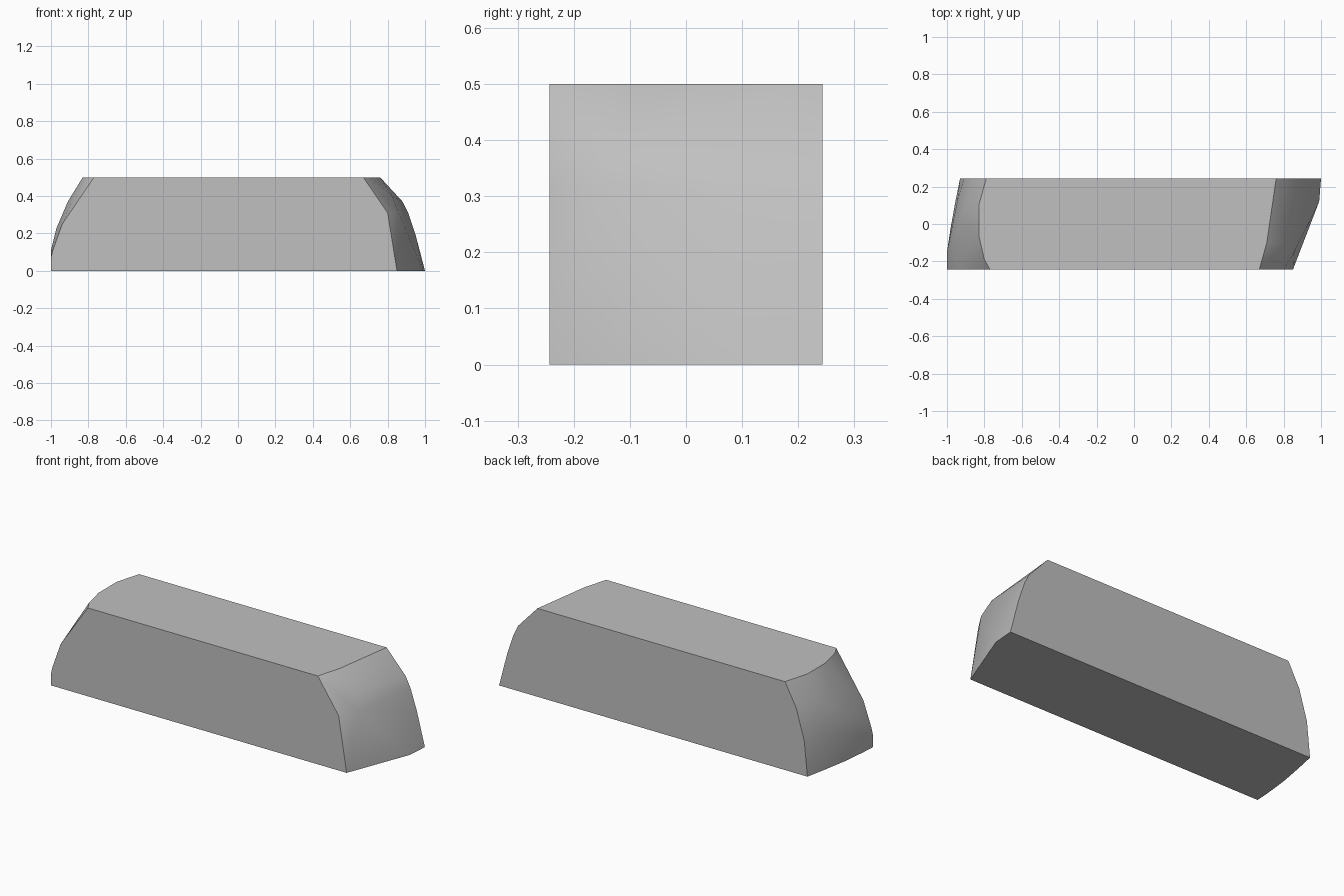
import bpy, bmesh

if "Cube" in bpy.data.objects:
    bpy.data.objects.remove(bpy.data.objects["Cube"], do_unlink=True)

D, H = 0.243, 0.5  # half depth and height of the bar

# Outline of each rounded end: (x, z) on front and back, (x, y) on top and bottom
ends = {
    "right": dict(
        front=[(.67, H), (.80, .31), (.85, 0)],
        back=[(.76, H), (.88, .37), (.91, .31), (.95, .19), (1, 0)],
        top=[(.71, -.1)],
        bottom=[(.99, .12)],
        bulge=[(.825, -.11, .40), (.855, -.155, .32)]),
    "left": dict(
        front=[(-.77, H), (-.94, .25), (-.99, .11), (-1, .07), (-1, 0)],
        back=[(-.79, H), (-.86, .37), (-.91, .2), (-.93, 0)],
        top=[(-.8, -.19), (-.83, -.06), (-.83, .1)],
        bottom=[(-.955, .12), (-.98, -.02), (-.995, -.16)],
        bulge=[(-.91, 0, .37), (-.9, .11, .37), (-.97, -.1, .23),
               (-.945, .12, .2), (-1, -.15, .11), (-.89, -.15, .37)]),
}

# Wrap the end points in one convex solid
bm = bmesh.new()
for end in ends.values():
    points = [(x, -D, z) for x, z in end["front"]]
    points += [(x, D, z) for x, z in end["back"]]
    points += [(x, y, H) for x, y in end["top"]]
    points += [(x, y, 0) for x, y in end["bottom"]]
    for p in points + end["bulge"]:
        bm.verts.new(p)
bmesh.ops.convex_hull(bm, input=bm.verts[:])
bmesh.ops.delete(bm, geom=[v for v in bm.verts if not v.link_faces], context='VERTS')
bmesh.ops.dissolve_limit(bm, angle_limit=0.005, verts=[], edges=bm.edges[:])
bmesh.ops.recalc_face_normals(bm, faces=bm.faces[:])
bm.normal_update()

# Smooth ends, flat long sides, crisp borders between them
for f in bm.faces:
    f.smooth = abs(f.normal.x) > 0.05
for e in bm.edges:
    e.smooth = all(f.smooth for f in e.link_faces)

mesh = bpy.data.meshes.new("bar")
bm.to_mesh(mesh)
bm.free()
bar = bpy.data.objects.new("bar", mesh)
bpy.context.collection.objects.link(bar)

# Plain grey
grey = bpy.data.materials.new("grey")
grey.use_nodes = True
colour = (.53, .53, .53, 1)
grey.diffuse_color = colour
grey.node_tree.nodes["Principled BSDF"].inputs["Base Color"].default_value = colour
mesh.materials.append(grey)
